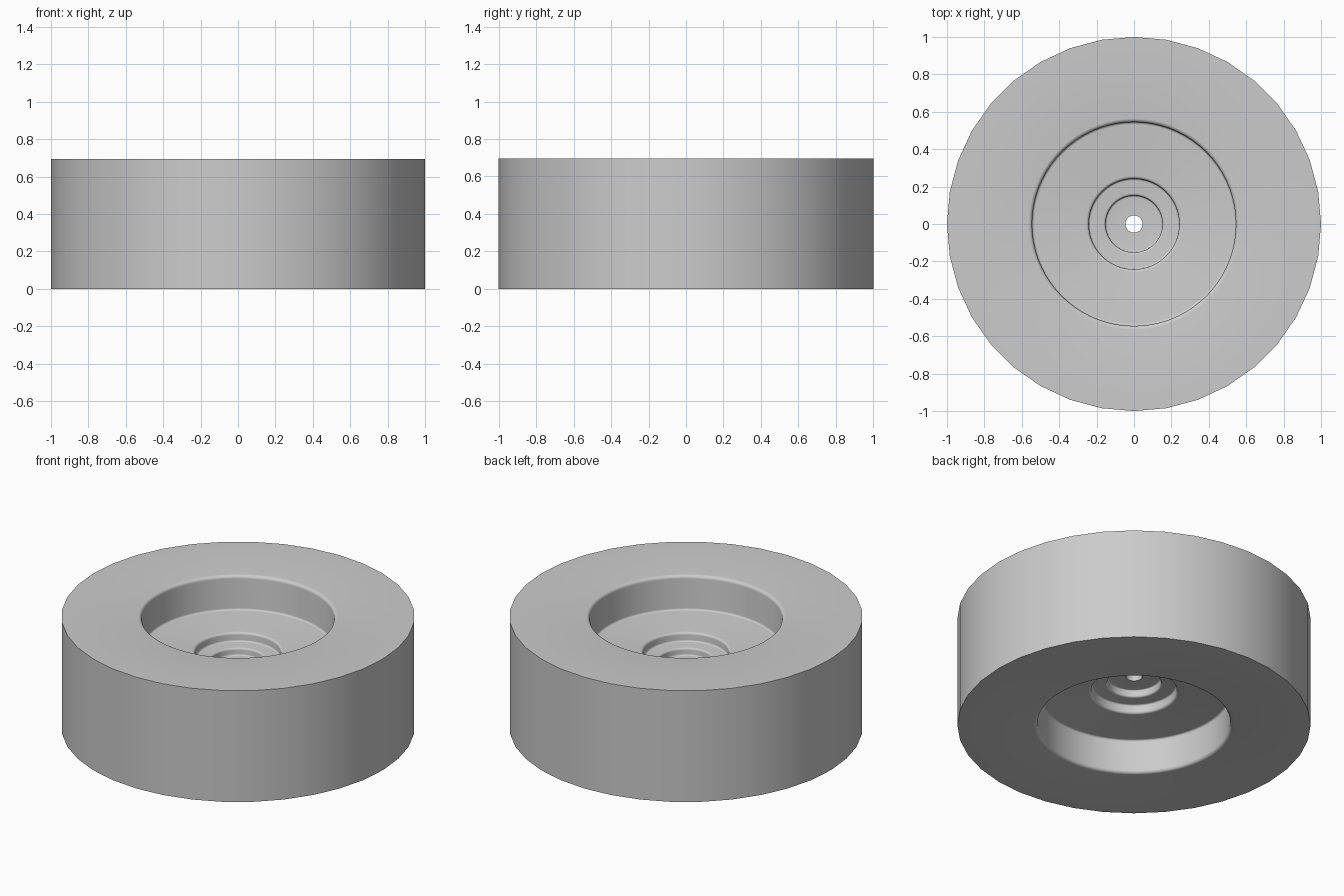
import bpy, bmesh, math
from mathutils import Vector

if "Cube" in bpy.data.objects:
    bpy.data.objects.remove(bpy.data.objects["Cube"], do_unlink=True)

HEIGHT = 0.695
SIDES = 36          # facets on the tread
SEGMENTS = SIDES * 2  # finer division for the recesses


def fillet(corner, before, after, radius, steps=5):
    """Round a right-angled profile corner."""
    p = Vector(corner)
    a = (Vector(before) - p).normalized() * radius
    b = (Vector(after) - p).normalized() * radius
    centre = p + a + b
    angles = [i / steps * math.pi / 2 for i in range(steps + 1)]
    return [centre - b * math.cos(t) - a * math.sin(t) for t in angles]


# Upper half of the section: (radius, height, rounding), bore to tread
corners = [
    (0.046, 0.38, 0), (0.152, 0.38, 0.008), (0.152, 0.425, 0.012),
    (0.242, 0.425, 0.01), (0.242, 0.48, 0.015), (0.545, 0.48, 0.012),
    (0.545, HEIGHT, 0.02), (1.0, HEIGHT, 0),
]
upper = []
for i, (r, z, rounding) in enumerate(corners):
    if rounding:
        upper += fillet((r, z), corners[i - 1][:2], corners[i + 1][:2], rounding)
    else:
        upper.append(Vector((r, z)))

# Mirror the section about mid height to close the loop
section = upper + [Vector((p.x, HEIGHT - p.y)) for p in reversed(upper)]

# Revolve; the tread keeps flat facets between every second point
bm = bmesh.new()
rings = []
for s in range(SEGMENTS):
    angle = 2 * math.pi * s / SEGMENTS
    ring = []
    for p in section:
        r = p.x
        if r > 0.99 and s % 2:
            r *= math.cos(math.pi / SIDES)
        ring.append(bm.verts.new((r * math.cos(angle), r * math.sin(angle), p.y)))
    rings.append(ring)
for s in range(SEGMENTS):
    a, b = rings[s], rings[(s + 1) % SEGMENTS]
    for i in range(len(section)):
        j = (i + 1) % len(section)
        bm.faces.new((a[i], a[j], b[j], b[i]))
bmesh.ops.recalc_face_normals(bm, faces=bm.faces)
mesh = bpy.data.meshes.new("wheel")
bm.to_mesh(mesh)
bm.free()
wheel = bpy.data.objects.new("wheel", mesh)
bpy.context.collection.objects.link(wheel)

# Plain grey finish
grey = bpy.data.materials.new("light grey")
grey.use_nodes = True
colour = (0.6, 0.6, 0.6, 1)
grey.diffuse_color = colour
grey.node_tree.nodes["Principled BSDF"].inputs["Base Color"].default_value = colour
mesh.materials.append(grey)

# Smooth curves, sharp edges
bpy.ops.object.select_all(action="DESELECT")
wheel.select_set(True)
bpy.context.view_layer.objects.active = wheel
bpy.ops.object.shade_smooth_by_angle(angle=math.radians(30))
